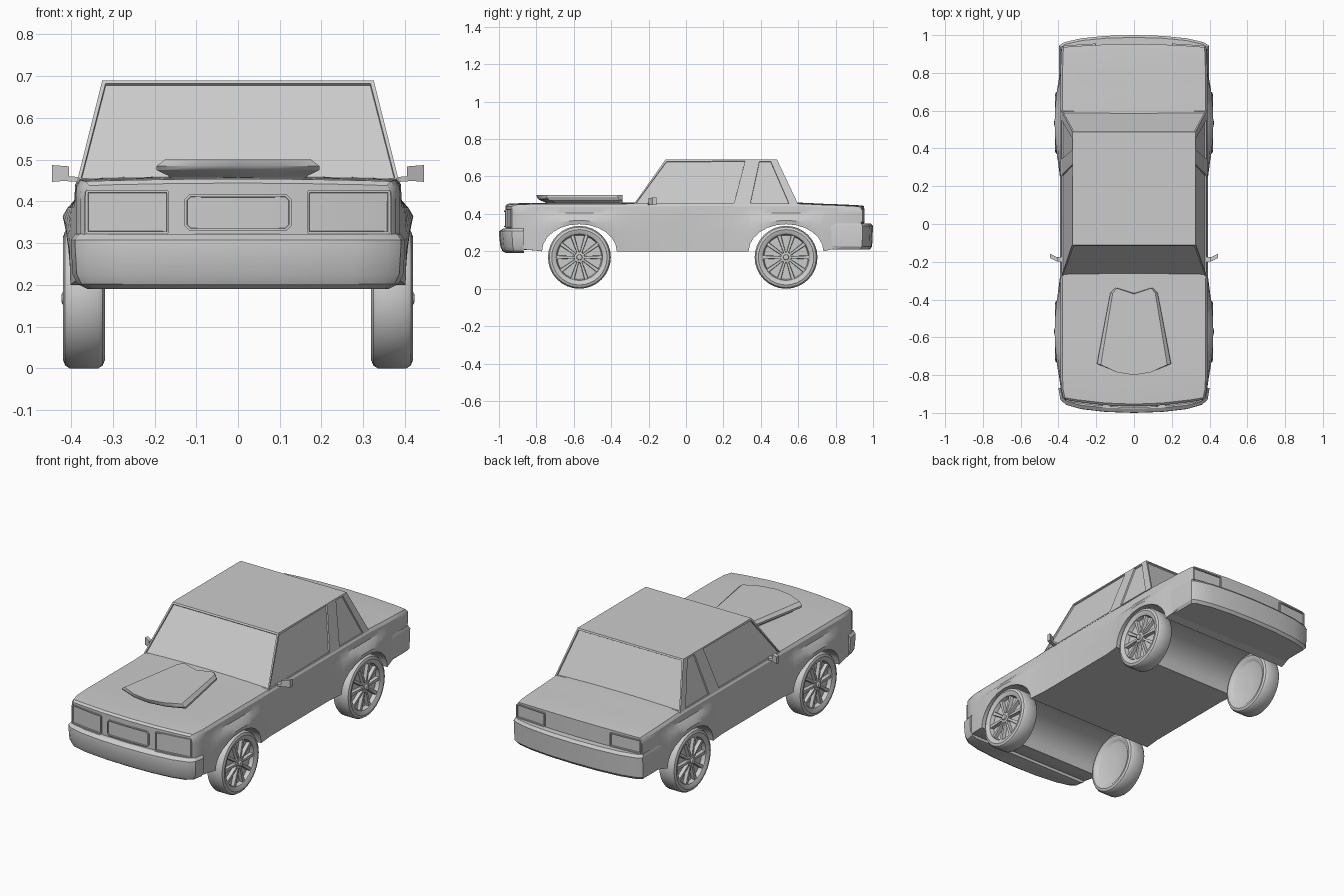
import bpy, bmesh
from math import sin, cos, pi
from mathutils import Vector

if "Cube" in bpy.data.objects:
    bpy.data.objects.remove(bpy.data.objects["Cube"])


def finish(bm, name, angle=None):
    bmesh.ops.remove_doubles(bm, verts=bm.verts, dist=0.0005)
    bmesh.ops.recalc_face_normals(bm, faces=bm.faces)
    me = bpy.data.meshes.new(name)
    bm.to_mesh(me)
    bm.free()
    ob = bpy.data.objects.new(name, me)
    bpy.context.collection.objects.link(ob)
    if angle:
        bpy.ops.object.select_all(action='DESELECT')
        ob.select_set(True)
        bpy.context.view_layer.objects.active = ob
        bpy.ops.object.shade_smooth_by_angle(angle=angle)
    return ob


def loft(bm, rings, cap=True):
    """Skin closed rings of equal length; returns quads listed per span."""
    vs = [[bm.verts.new(p) for p in r] for r in rings]
    n = len(vs[0])
    quads = [[bm.faces.new((a[i], a[(i + 1) % n], b[(i + 1) % n], b[i])) for i in range(n)]
             for a, b in zip(vs, vs[1:])]
    if cap:
        bm.faces.new(vs[0])
        bm.faces.new(vs[-1])
    return quads


def stack(name, half, layers, oy):
    """Mirrored plan outline stacked in layers of (z, x scale, y scale about oy)."""
    full = half + [(-x, y) for x, y in reversed(half) if x > 0]
    bm = bmesh.new()
    loft(bm, [[(x * sx, oy + (y - oy) * sy, z) for x, y in full] for z, sx, sy in layers])
    return finish(bm, name, 0.5)


# Lower body: sections along y, with wheel arches cut into the bottom line
WHEELS = (-0.57, 0.535)


def arch(c):
    return [(c - 0.2 * cos(pi * i / 12), 0.2 + 0.145 * sin(pi * i / 12)) for i in range(13)]


def bow(x, y):
    k = 0.04 if y < 0 else 0.018
    t = min(1, max(0, (abs(y) - 0.8) / 0.12))
    return y + (1 if y > 0 else -1) * k * t * (1 - (x / 0.39) ** 2)


stations = [(-0.925, 0.25, 0.438, 0.368), (-0.915, 0.24, 0.448, 0.378), (-0.87, 0.21, 0.451, 0.388),
            (-0.81, 0.205, 0.452, 0.39)]
stations += [(y, z, 0.453, 0.39) for y, z in arch(WHEELS[0])]
stations += [(-0.28, 0.2, 0.455, 0.392), (0.0, 0.2, 0.456, 0.392), (0.25, 0.2, 0.456, 0.392)]
stations += [(y, z, 0.455 - max(0, y - 0.6) * 0.05, 0.39) for y, z in arch(WHEELS[1])]
stations += [(0.8, 0.215, 0.446, 0.39), (0.9, 0.23, 0.441, 0.388), (0.935, 0.28, 0.437, 0.384)]


def section(y, zb, zt, w):
    f = max(max(0, 1 - ((y - c) / 0.27) ** 2) for c in WHEELS) * 0.03
    mid = zb + (0.385 - zb) * 0.5
    pts = [(0, zb), (0.15, zb), (0.3, zb), (w + f * 0.85, zb), (w + f, mid), (w + f * 0.6, 0.385),
           (w, 0.405), (w - 0.002, zt - 0.015), (w - 0.012, zt)]
    pts += [(x, zt + 0.006 * (1 - (x / w) ** 2)) for x in (0.3, 0.15, 0)]
    return pts


bm = bmesh.new()
for side in (1, -1):
    rows = [[bm.verts.new((side * x, bow(x, s[0]), z)) for x, z in section(*s)] for s in stations]
    for a, b in zip(rows, rows[1:]):
        for i in range(len(a) - 1):
            bm.faces.new((a[i], a[i + 1], b[i + 1], b[i]))
    for r in (rows[0], rows[-1]):
        bm.faces.new((r[0], r[1], r[-2], r[-1]))
        bm.faces.new((r[1], r[2], r[-3], r[-2]))
        bm.faces.new(r[2:-2])
finish(bm, "lower_body", 0.5)

# Cabin: sloped walls split at the pillars, windows inset
bottom = (-0.28, 0.265, 0.335, 0.56, 0.6)
top = (-0.11, 0.325, 0.385, 0.46, 0.487)
bm = bmesh.new()
low, high = {}, {}
windows = []
for s in (1, -1):
    low[s] = [bm.verts.new((s * 0.385, y, 0.45)) for y in bottom]
    high[s] = [bm.verts.new((s * 0.325, y, 0.69)) for y in top]
    for i in range(4):
        face = bm.faces.new((low[s][i], low[s][i + 1], high[s][i + 1], high[s][i]))
        if i in (0, 2):
            windows.append(face)
for i in (0, 4):
    windows.append(bm.faces.new((low[1][i], low[-1][i], high[-1][i], high[1][i])))
for v in (low, high):
    bm.faces.new(v[1] + v[-1][::-1])
bmesh.ops.recalc_face_normals(bm, faces=bm.faces)
bmesh.ops.inset_individual(bm, faces=windows, thickness=0.012, depth=0)
bmesh.ops.inset_individual(bm, faces=windows, thickness=0.001, depth=-0.008)
finish(bm, "cabin")

# Bumpers
stack("front_bumper",
      [(0, -1.0), (0.15, -0.995), (0.28, -0.98), (0.36, -0.957), (0.39, -0.93), (0.4, -0.87), (0, -0.87)],
      [(0.19, 0.9, 0.75), (0.202, 0.96, 0.88), (0.225, 0.99, 0.95), (0.29, 1, 1), (0.308, 1, 0.99),
       (0.322, 0.975, 0.85)], -0.85)
stack("rear_bumper",
      [(0, 1.0), (0.15, 0.996), (0.28, 0.983), (0.37, 0.962), (0.396, 0.945), (0.396, 0.76), (0, 0.76)],
      [(0.21, 0.97, 0.93), (0.225, 0.995, 0.98), (0.335, 1, 1), (0.35, 0.985, 0.95)], 0.75)

# Hood scoop, overhanging at the front
stack("hood_scoop",
      [(0, -0.8), (0.1, -0.785), (0.195, -0.745), (0.165, -0.58), (0.125, -0.365), (0.1, -0.34),
       (0.05, -0.355), (0, -0.37)][:7] + [(0, -0.37)],
      [(0.45, 0.83, 0.86), (0.462, 0.86, 0.9), (0.475, 1, 0.97), (0.485, 1, 0.99), (0.5, 0.9, 1)], -0.34)


# Lamps and grille: panels following the bowed ends, with a recessed centre
def panel(name, x0, x1, z0, z1, yend, corner=0.004):
    s = 1 if yend > 0 else -1
    xs = [x0, x0 + corner] + [x0 + (x1 - x0) * i / 6 for i in range(1, 6)] + [x1 - corner, x1]
    rings = []
    for i, x in enumerate(xs):
        c = corner if i in (0, len(xs) - 1) else 0
        y = bow(x, yend)
        out, back = y + s * 0.007, y - s * 0.02
        rings.append([(x, out, z0 + c), (x, out, z1 - c), (x, back, z1 - c), (x, back, z0 + c)])
    bm = bmesh.new()
    front = [q[0] for q in loft(bm, rings)]
    bmesh.ops.recalc_face_normals(bm, faces=bm.faces)
    bmesh.ops.inset_region(bm, faces=front, thickness=0.006, depth=0)
    bmesh.ops.inset_region(bm, faces=front, thickness=0.001, depth=-0.006)
    finish(bm, name)


panel("grille", -0.128, 0.128, 0.33, 0.417, -0.925, 0.012)
for s, label in ((1, "right"), (-1, "left")):
    a, b = sorted((s * 0.165, s * 0.365))
    panel("headlight_" + label, a, b, 0.322, 0.427, -0.925)
    a, b = sorted((s * 0.2, s * 0.382))
    panel("taillight_" + label, a, b, 0.352, 0.428, 0.935)

    # Door mirror: stalk and angled housing
    bm = bmesh.new()
    loft(bm, [[(s * x, y - d, z - h), (s * x, y + d, z - h), (s * x, y + d, z + h), (s * x, y - d, z + h)]
              for x, y, z, d, h in ((0.375, -0.19, 0.452, 0.015, 0.006), (0.415, -0.185, 0.455, 0.01, 0.006))])
    loft(bm, [[(s * x, y - 0.01, z0), (s * x, y + 0.012, z0), (s * x, y + 0.012, z1), (s * x, y - 0.01, z1)]
              for x, y, z0, z1 in ((0.405, -0.19, 0.45, 0.484), (0.445, -0.17, 0.447, 0.487))])
    finish(bm, "mirror_" + label)

# Wheel: lathed tyre and rim with ten spokes and a hub, outer side towards +x
R, SEG = 0.168, 32


def lathe(bm, profile, seg):
    loft(bm, [[(x, r * cos(2 * pi * i / seg), r * sin(2 * pi * i / seg)) for i in range(seg)]
              for x, r in profile])


bm = bmesh.new()
lathe(bm, [(0.02, 0.02), (0.02, 0.118), (0.041, 0.124), (0.046, 0.132), (0.05, 0.148), (0.045, 0.161),
           (0.034, R), (-0.034, R), (-0.045, 0.161), (-0.05, 0.148), (-0.046, 0.132), (-0.038, 0.122),
           (-0.034, 0.115), (-0.034, 0.02)], SEG)
lathe(bm, [(0.018, 0.03), (0.042, 0.028), (0.044, 0.016), (0.052, 0.014), (0.054, 0.008)], 12)
for k in range(10):
    a = 2 * pi * k / 10
    u, v = Vector((0, cos(a), sin(a))), Vector((0, -sin(a), cos(a)))
    loft(bm, [[u * r + v * w + Vector((x, 0, 0)) for x, w in ((0.018, -h), (0.018, h), (xo, h * 0.8), (xo, -h * 0.8))]
              for r, h, xo in ((0.02, 0.006, 0.04), (0.122, 0.011, 0.038))])
wheel = finish(bm, "front_right_wheel", 0.6)
for c, end in zip(WHEELS, ("front", "rear")):
    for s, label in ((1, "right"), (-1, "left")):
        name = f"{end}_{label}_wheel"
        ob = wheel
        if name != wheel.name:
            ob = wheel.copy()
            ob.name = name
            bpy.context.collection.objects.link(ob)
        ob.location = (s * 0.369, c, R)
        ob.rotation_euler = (0, 0, 0 if s > 0 else pi)
